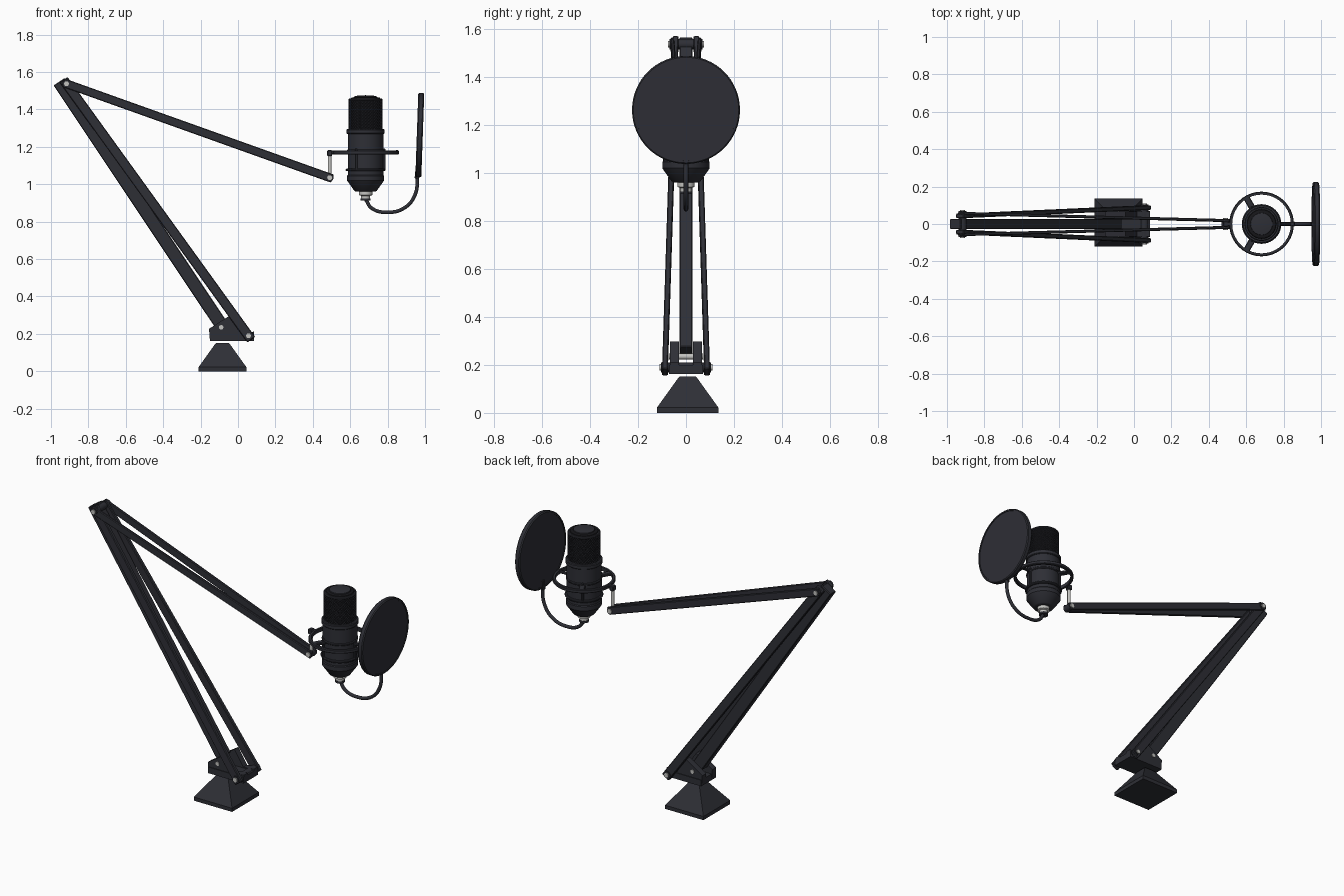
import bpy, bmesh, math
from mathutils import Vector, Matrix

cube = bpy.data.objects.get("Cube")
if cube:
    bpy.data.objects.remove(cube, do_unlink=True)


def material(name, rgb, metallic=0.0):
    m = bpy.data.materials.new(name)
    m.use_nodes = True
    m.diffuse_color = (*rgb, 1)
    bsdf = m.node_tree.nodes["Principled BSDF"]
    bsdf.inputs["Base Color"].default_value = (*rgb, 1)
    bsdf.inputs["Roughness"].default_value = 0.6
    return m


CHARCOAL = material("charcoal", (0.027, 0.028, 0.036))
BLACK = material("black", (0.008, 0.008, 0.010))
SILVER = material("silver", (0.55, 0.55, 0.53))


def finish(name, bm, mat, smooth=False):
    bmesh.ops.recalc_face_normals(bm, faces=bm.faces)
    me = bpy.data.meshes.new(name)
    bm.to_mesh(me)
    bm.free()
    ob = bpy.data.objects.new(name, me)
    bpy.context.collection.objects.link(ob)
    me.materials.append(mat)
    if smooth:
        bpy.ops.object.select_all(action='DESELECT')
        ob.select_set(True)
        bpy.context.view_layer.objects.active = ob
        bpy.ops.object.shade_smooth_by_angle(angle=math.radians(35))
    return ob


def axis_frame(p, q):
    """Frame at the midpoint of p-q with local z along the line, local y near world y."""
    z = (q - p).normalized()
    side = Vector((0, 1, 0)) if abs(z.y) < 0.9 else Vector((0, 0, 1))
    x = side.cross(z).normalized()
    rot = Matrix((x, z.cross(x), z)).transposed().to_4x4()
    return Matrix.Translation((p + q) / 2) @ rot


def beam(name, p, q, width, depth, mat=CHARCOAL, bevel=0.004):
    p, q = Vector(p), Vector(q)
    bm = bmesh.new()
    bmesh.ops.create_cube(bm, size=1)
    bmesh.ops.scale(bm, vec=(width, depth, (q - p).length), verts=bm.verts)
    bmesh.ops.bevel(bm, geom=bm.edges[:], offset=bevel, segments=1, affect='EDGES')
    bm.transform(axis_frame(p, q))
    return finish(name, bm, mat)


def rod(name, p, q, r, mat=CHARCOAL, sides=24):
    p, q = Vector(p), Vector(q)
    bm = bmesh.new()
    bmesh.ops.create_cone(bm, cap_ends=True, segments=sides, radius1=r, radius2=r,
                          depth=(q - p).length)
    bm.transform(axis_frame(p, q))
    return finish(name, bm, mat, True)


def lathe(name, profile, place, mat, sides=40):
    """Spin an (r, z) outline around local z."""
    bm = bmesh.new()
    vs = [bm.verts.new((r, 0, z)) for r, z in profile]
    es = [bm.edges.new(e) for e in zip(vs, vs[1:])]
    bmesh.ops.spin(bm, geom=vs + es, axis=(0, 0, 1), cent=(0, 0, 0),
                   angle=math.tau, steps=sides)
    bmesh.ops.remove_doubles(bm, verts=bm.verts, dist=0.0001)
    bm.transform(place)
    return finish(name, bm, mat, True)


def band(name, r_in, r_out, z, height, mat=CHARCOAL):
    h, c = height / 2, 0.004
    outline = [(r_in, -h), (r_out - c, -h), (r_out, c - h), (r_out, h - c),
               (r_out - c, h), (r_in, h), (r_in, -h)]
    return lathe(name, outline, Matrix.Translation((MIC_X, 0, z)), mat)


def plate(name, outline, y0, y1):
    """Extrude an (x, z) outline along y."""
    bm = bmesh.new()
    f = bm.faces.new([bm.verts.new((x, y0, z)) for x, z in outline])
    ext = bmesh.ops.extrude_face_region(bm, geom=[f])
    moved = [v for v in ext["geom"] if isinstance(v, bmesh.types.BMVert)]
    bmesh.ops.translate(bm, vec=(0, y1 - y0, 0), verts=moved)
    return finish(name, bm, CHARCOAL)


# Pyramid base: slab lip plus tapered body
bm = bmesh.new()
loops = []
for half, z in [(0.128, 0), (0.128, 0.022), (0.045, 0.138), (0.034, 0.152)]:
    loops.append([bm.verts.new((-0.083 + sx * half, 0.007 + sy * half, z))
                  for sx, sy in [(-1, -1), (1, -1), (1, 1), (-1, 1)]])
for a, b in zip(loops, loops[1:]):
    for i in range(4):
        j = (i + 1) % 4
        bm.faces.new((a[i], a[j], b[j], b[i]))
bm.faces.new(loops[0])
bm.faces.new(loops[-1])
finish("base", bm, CHARCOAL)

# Joint positions in the x-z plane
FOOT = (0.056, 0.19)
ELBOW = (-0.917, 1.537)
WRIST = (0.49, 1.035)
MIC_X = 0.682


def at(joint, y):
    return (joint[0], y, joint[1])


# Swivel bracket: floor block and two cheek plates
plate("bracket_floor", [(-0.15, 0.163), (0.085, 0.163), (0.085, 0.2), (-0.15, 0.2)], -0.07, 0.07)
cheek = [(-0.15, 0.163), (0.085, 0.163), (0.085, 0.212), (0.015, 0.205),
         (-0.045, 0.297), (-0.155, 0.227)]
for side, s in [("left", 1), ("right", -1)]:
    plate("bracket_cheek_" + side, cheek, s * 0.03, s * 0.066)

# Lower arm: central beam and paired side rods
beam("lower_arm_beam", (-0.957, 0, 1.548), (-0.095, 0, 0.256), 0.07, 0.055)
for side, s in [("left", 1), ("right", -1)]:
    beam("lower_arm_rod_" + side, at((-0.932, 1.558), s * 0.043), at((0.071, 0.169), s * 0.088),
         0.052, 0.024)
    beam("upper_arm_rod_" + side, at((-0.935, 1.544), s * 0.057), at((0.505, 1.03), s * 0.018),
         0.046, 0.016)

# Pivot pins: dark washers with steel bolt heads
for name, joint, y in [("foot", FOOT, 0.104), ("elbow", ELBOW, 0.069), ("wrist", WRIST, 0.026)]:
    rod(name + "_washer", at(joint, -y), at(joint, y), 0.021)
    rod(name + "_bolt", at(joint, -y - 0.006), at(joint, y + 0.006), 0.013, SILVER)
rod("bracket_bolt", (-0.09, -0.07, 0.235), (-0.09, 0.07, 0.235), 0.012, SILVER)

# Steel post from the wrist up to the mount ring
rod("wrist_post", at(WRIST, 0), (0.49, 0, 1.16), 0.010, SILVER)
beam("post_clamp", (0.49, 0, 1.15), (0.49, 0, 1.182), 0.026, 0.03)
beam("post_link", (0.485, 0, 1.17), (0.52, 0, 1.17), 0.02, 0.024)

# Mount ring with three spokes, two body bands and their vertical bars
MOUNT_Z = 1.17
band("mount_ring", 0.157, 0.173, MOUNT_Z, 0.022)
for i in range(3):
    a = math.tau * i / 3
    c, s = math.cos(a), math.sin(a)
    beam(f"mount_spoke_{i + 1}", (MIC_X + 0.09 * c, 0.09 * s, MOUNT_Z),
         (MIC_X + 0.163 * c, 0.163 * s, MOUNT_Z), 0.016, 0.034 if i else 0.016)
    beam(f"mount_bar_{i + 1}", (MIC_X + 0.1 * c, 0.1 * s, 1.07),
         (MIC_X + 0.1 * c, 0.1 * s, 1.19), 0.014, 0.016)
beam("filter_clamp", (MIC_X + 0.16, 0, MOUNT_Z), (MIC_X + 0.178, 0, MOUNT_Z), 0.024, 0.026)
band("upper_band", 0.085, 0.102, 1.282, 0.026)
band("middle_band", 0.085, 0.1, 1.178, 0.014)
band("lower_band", 0.085, 0.106, 1.077, 0.014)

# Microphone body, connector and grille
centre = Matrix.Translation((MIC_X, 0, 0))
lathe("microphone_body", [(0, 1.29), (0.095, 1.29), (0.095, 1.05), (0.099, 1.045), (0.099, 1.02),
                          (0.06, 0.965), (0.05, 0.96), (0, 0.96)], centre, CHARCOAL)
lathe("connector", [(0, 0.965), (0.036, 0.965), (0.036, 0.942), (0.024, 0.938),
                    (0.024, 0.92), (0, 0.92)], centre, SILVER, 24)
lathe("plug", [(0, 0.924), (0.027, 0.924), (0.027, 0.912), (0, 0.912)], centre, CHARCOAL, 24)
lathe("grille_core", [(0.086, 1.285), (0.086, 1.45), (0.076, 1.463), (0.055, 1.467), (0, 1.468)],
      centre, BLACK)

# Woven wire grille: staggered diamond cells thinned to wires
bm = bmesh.new()
sides, rows = 36, 20
grid = []
for r in range(rows + 1):
    z = 1.292 + 0.16 * r / rows
    grid.append([bm.verts.new((MIC_X + 0.088 * math.cos(a), 0.088 * math.sin(a), z))
                 for a in [math.tau * (k + r % 2 / 2) / sides for k in range(sides)]])
for r in range(rows - 1):
    shift = r % 2
    for k in range(sides):
        bm.faces.new((grid[r][k], grid[r + 1][(k + shift) % sides],
                      grid[r + 2][k], grid[r + 1][(k + shift - 1) % sides]))
mesh = finish("grille_wires", bm, CHARCOAL)
wire = mesh.modifiers.new("wires", 'WIREFRAME')
wire.thickness = 0.005
wire.use_even_offset = False
band("grille_top_rim", 0.078, 0.09, 1.453, 0.012)
lathe("grille_cap", [(0.06, 1.464), (0.058, 1.471), (0.04, 1.474), (0, 1.476)], centre, CHARCOAL)

# Pop filter: shallow screen in a rounded hoop, tipped slightly
tilt = Matrix.Translation((0.972, 0, 1.263)) @ Matrix.Rotation(math.radians(92), 4, 'Y')
lathe("filter_hoop", [(0.212, -0.016), (0.22, -0.016), (0.225, -0.01), (0.225, 0.01),
                      (0.22, 0.016), (0.212, 0.016), (0.212, -0.016)], tilt, CHARCOAL, 64)
lathe("filter_screen", [(0, -0.012), (0.214, -0.012), (0.214, 0.012), (0, 0.012)],
      tilt, CHARCOAL, 64)

# Curved gooseneck from the plug to the filter
curve = bpy.data.curves.new("gooseneck", 'CURVE')
curve.dimensions = '3D'
curve.bevel_depth = 0.010
curve.bevel_resolution = 3
curve.use_fill_caps = True
path = [(0.682, 0.92), (0.715, 0.872), (0.80, 0.850), (0.89, 0.874), (0.945, 0.94), (0.962, 1.06)]
spline = curve.splines.new('BEZIER')
spline.bezier_points.add(len(path) - 1)
for bp, (x, z) in zip(spline.bezier_points, path):
    bp.co = (x, 0, z)
    bp.handle_left_type = bp.handle_right_type = 'AUTO'
curve.materials.append(CHARCOAL)
bpy.context.collection.objects.link(bpy.data.objects.new("gooseneck", curve))
beam("filter_stem", (0.955, 0, 1.03), (0.961, 0, 1.09), 0.022, 0.022)
